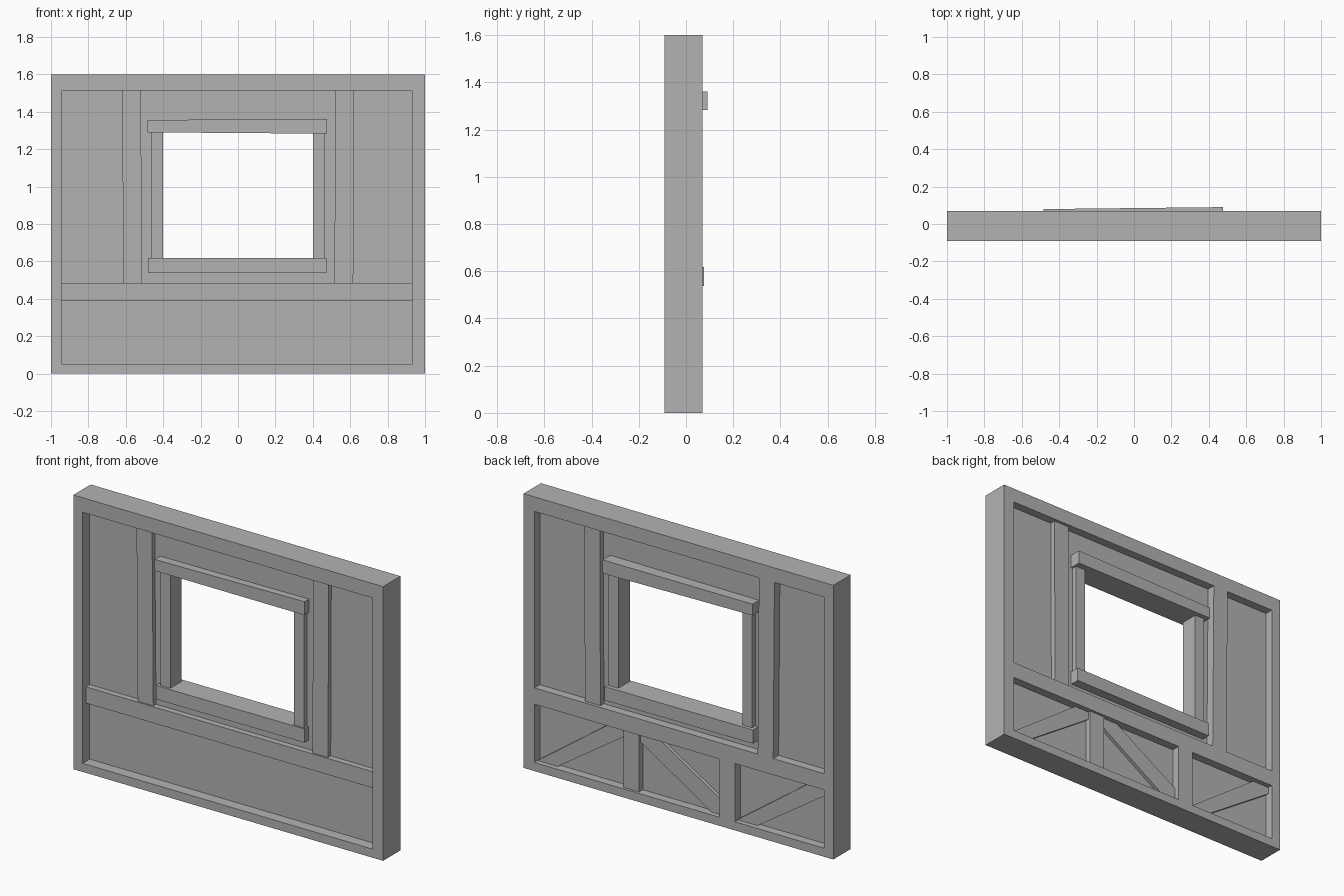
import bpy
import bmesh

cube = bpy.data.objects.get("Cube")
if cube:
    bpy.data.objects.remove(cube)

grey = bpy.data.materials.new("plain_grey")
grey.use_nodes = True
grey.diffuse_color = (0.45, 0.45, 0.45, 1)
grey.node_tree.nodes["Principled BSDF"].inputs["Base Color"].default_value = grey.diffuse_color


def finish(name, bm):
    bmesh.ops.recalc_face_normals(bm, faces=bm.faces)
    mesh = bpy.data.meshes.new(name)
    bm.to_mesh(mesh)
    bm.free()
    mesh.materials.append(grey)
    obj = bpy.data.objects.new(name, mesh)
    bpy.context.collection.objects.link(obj)
    return obj


def extrude(bm, y0, y1):
    """Thicken a flat outline lying at y0 back to y1."""
    out = bmesh.ops.extrude_face_region(bm, geom=bm.faces[:])
    for v in out["geom"]:
        if isinstance(v, bmesh.types.BMVert):
            v.co.y += y1 - y0


def board(name, outline, y0, y1):
    """Solid with an (x, z) outline between two depths."""
    bm = bmesh.new()
    bm.faces.new([bm.verts.new((x, y0, z)) for x, z in outline])
    extrude(bm, y0, y1)
    # A solid extrusion needs its starting face kept as the front cap
    if not any(all(abs(v.co.y - y0) < 1e-6 for v in f.verts) for f in bm.faces):
        bm.faces.new([v for v in bm.verts if abs(v.co.y - y0) < 1e-6])
    return finish(name, bm)


def rect(x0, x1, z0, z1, lean=0):
    return [(x0 + lean, z0), (x1 + lean, z0), (x1, z1), (x0, z1)]


def ring(name, outer, inner, y0, y1):
    """Rectangular board with a rectangular opening."""
    bm = bmesh.new()
    loops = [[[bm.verts.new((x, y, z)) for x, z in rect(*r)] for r in (outer, inner)]
             for y in (y0, y1)]
    (fo, fi), (bo, bi) = loops
    for a, b in ((fo, fi), (bo, bi), (fo, bo), (fi, bi)):
        for i in range(4):
            j = (i + 1) % 4
            bm.faces.new((a[i], a[j], b[j], b[i]))
    return finish(name, bm)


FRONT, BACK = -0.09, 0.07
P0, P1 = -0.025, 0.02          # infill panel depths

# Outer frame and infill panel with window opening
ring("outer_frame", (-1, 1, 0, 1.6), (-0.94, 0.93, 0.05, 1.515), FRONT, BACK)
ring("infill_panel", (-0.97, 0.97, 0.02, 1.55), (-0.43, 0.43, 0.58, 1.32), P0, P1)

# Main timbers
board("cross_beam", rect(-0.94, 0.93, 0.39, 0.485), -0.06, BACK)
board("right_post", rect(-0.62, -0.52, 0.485, 1.515, 0.008), -0.05, BACK)
board("left_post", rect(0.52, 0.62, 0.485, 1.515, -0.004), -0.05, 0.052)

# Lower studs, showing on the back only
board("lower_left_stud", rect(0.265, 0.365, 0.05, 0.39), 0, 0.055)
board("lower_right_stud", rect(-0.365, -0.265, 0.05, 0.39), 0, BACK)

# Diagonal braces on the back
board("left_brace", [(0.93, 0.05), (0.80, 0.05), (0.34, 0.36), (0.34, 0.39), (0.46, 0.39)],
      0, 0.04)
board("middle_brace", [(0.27, 0.39), (0.155, 0.39), (-0.27, 0.13), (-0.27, 0.05),
                       (-0.19, 0.05), (0.27, 0.34)], 0, 0.04)
board("right_brace", [(-0.36, 0.05), (-0.49, 0.05), (-0.94, 0.35), (-0.94, 0.39),
                      (-0.83, 0.39)], 0, 0.04)

# Window surround
for side, s in (("right", -1), ("left", 1)):
    xs = sorted((s * 0.40, s * 0.463))
    board(side + "_window_jamb", rect(*xs, 0.61, 1.295), -0.053, 0.052)
lintel = board("window_lintel", [(-0.485, 1.29), (0.475, 1.283), (0.475, 1.362), (-0.485, 1.356)],
               -0.07, 0.085)
sill = board("window_sill", rect(-0.482, 0.472, 0.538, 0.618), -0.065, 0.074)

# Slight hand-laid skew of lintel and sill
for obj, skew in ((lintel, 0.011), (sill, 0.005)):
    for v in obj.data.vertices:
        v.co.y += skew * v.co.x
